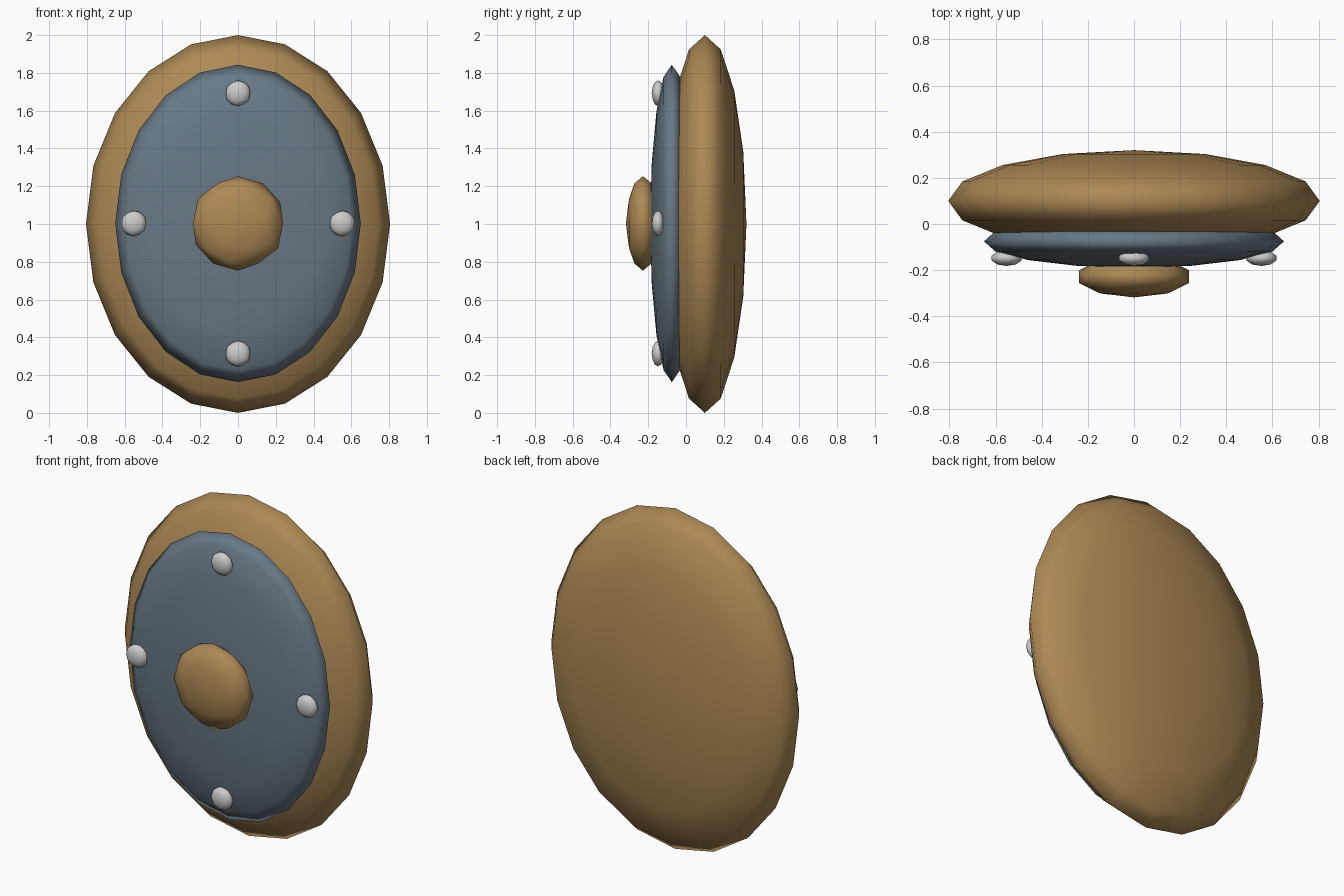
import bpy, math
from mathutils import Matrix

if "Cube" in bpy.data.objects:
    bpy.data.objects.remove(bpy.data.objects["Cube"])


def material(name, rgb):
    m = bpy.data.materials.new(name)
    m.diffuse_color = (*rgb, 1)
    m.use_nodes = True
    m.node_tree.nodes["Principled BSDF"].inputs["Base Color"].default_value = m.diffuse_color
    return m


wood = material("wood", (0.42, 0.25, 0.09))
steel = material("blue_steel", (0.14, 0.19, 0.235))


def finish(name, half_size, mat):
    ob = bpy.context.object
    ob.name = name
    ob.data.transform(Matrix.Diagonal((*half_size, 1)))
    if mat:
        ob.data.materials.append(mat)
    bpy.ops.object.shade_smooth()
    return ob


def disc(name, loc, half_size, mat):
    """Flattened sphere with its poles facing front and back."""
    bpy.ops.mesh.primitive_uv_sphere_add(segments=20, ring_count=8, radius=1, location=loc)
    bpy.context.object.data.transform(Matrix.Rotation(math.pi / 2, 4, 'X'))
    return finish(name, half_size, mat)


def knob(name, loc, half_size, mat=None):
    """Flattened low-poly ball."""
    bpy.ops.mesh.primitive_ico_sphere_add(subdivisions=2, radius=1, location=loc)
    return finish(name, half_size, mat)


# Wooden body, metal face plate and central boss
disc("shield_body", (0, 0.10, 1), (0.805, 0.22, 1.0), wood)
disc("face_plate", (0, -0.075, 1.003), (0.65, 0.115, 0.84), steel)
knob("center_boss", (0, -0.228, 1.003), (0.25, 0.09, 0.25), wood)

# Four studs around the plate
for label, x, z in (("top", 0, 1.692), ("bottom", 0, 0.314),
                    ("left", -0.552, 1.003), ("right", 0.552, 1.003)):
    knob("stud_" + label, (x, -0.148, z), (0.068, 0.034, 0.068))
